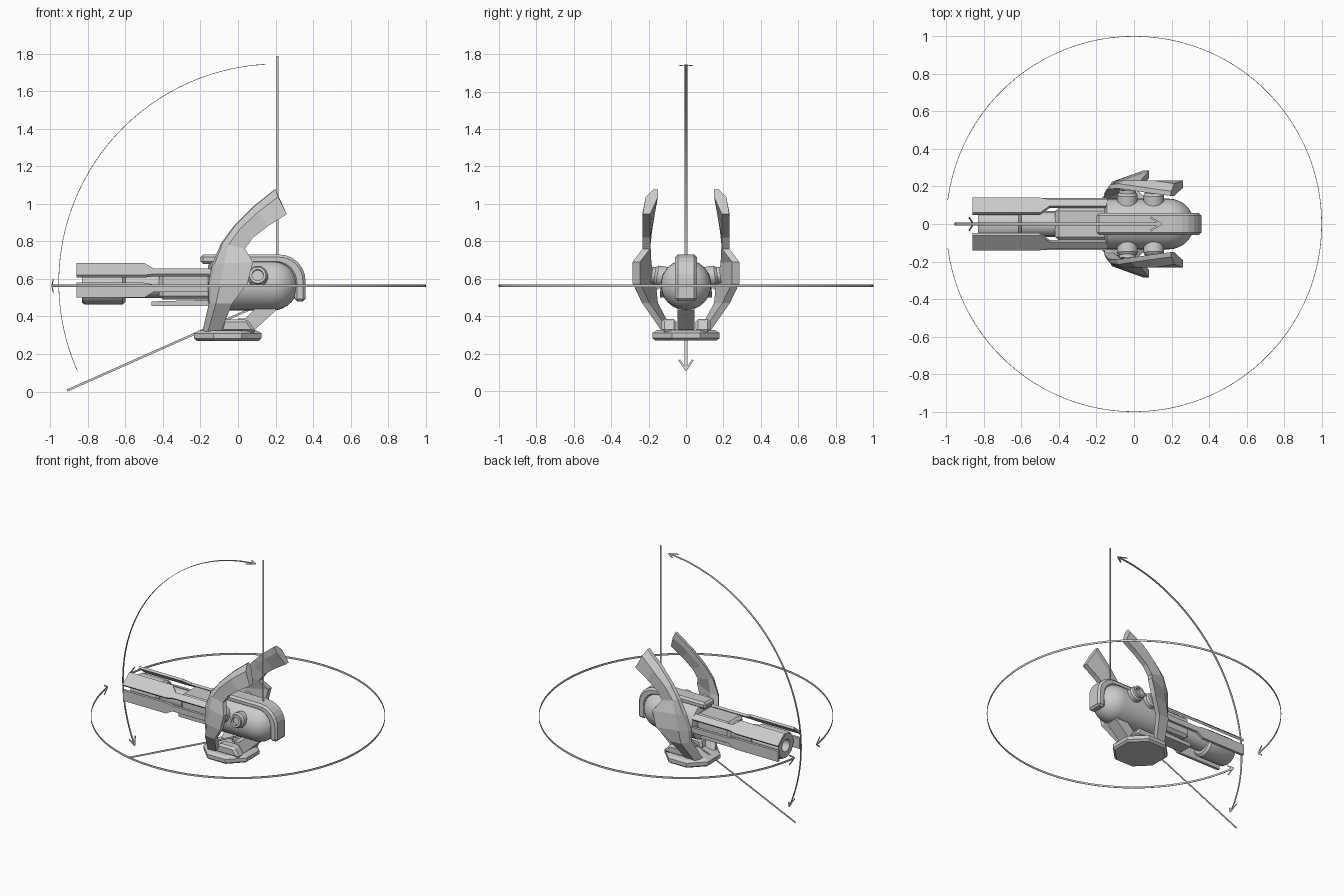
import bpy, bmesh, math
from mathutils import Vector

if "Cube" in bpy.data.objects:
    bpy.data.objects.remove(bpy.data.objects["Cube"])

GREY = bpy.data.materials.new("light_grey")
GREY.diffuse_color = (0.6, 0.6, 0.6, 1)
GREY.use_nodes = True
GREY.node_tree.nodes["Principled BSDF"].inputs["Base Color"].default_value = GREY.diffuse_color
CZ = 0.567  # height of the gun axis


def finish(name, bm, smooth=False, bevel=0):
    bmesh.ops.recalc_face_normals(bm, faces=bm.faces)
    me = bpy.data.meshes.new(name)
    bm.to_mesh(me)
    bm.free()
    ob = bpy.data.objects.new(name, me)
    bpy.context.collection.objects.link(ob)
    me.materials.append(GREY)
    if bevel:
        m = ob.modifiers.new("bevel", 'BEVEL')
        m.width = bevel
        m.segments = 1
    if smooth:
        bpy.ops.object.select_all(action='DESELECT')
        ob.select_set(True)
        bpy.context.view_layer.objects.active = ob
        bpy.ops.object.shade_smooth_by_angle(angle=math.radians(35))
    return ob


def loft(name, rings, smooth=False, bevel=0):
    """Skin a list of equal-length rings and cap both ends."""
    bm = bmesh.new()
    vs = [[bm.verts.new(p) for p in r] for r in rings]
    n = len(rings[0])
    for a, b in zip(vs, vs[1:]):
        for i in range(n):
            bm.faces.new((a[i], a[(i + 1) % n], b[(i + 1) % n], b[i]))
    bm.faces.new(vs[0])
    bm.faces.new(vs[-1])
    return finish(name, bm, smooth, bevel)


def slab(name, pts, y0, y1, bevel=0):
    """Extrude an x-z outline between two y values."""
    return loft(name, [[(x, y, z) for x, z in pts] for y in (y0, y1)], bevel=bevel)


def lathe(name, origin, axis, profile, n, phase=0, smooth=True):
    """Spin (distance along axis, radius) pairs about an axis."""
    d = Vector(axis).normalized()
    u = d.orthogonal().normalized()
    v = d.cross(u)
    o = Vector(origin)
    rings = []
    for t, r in profile:
        ring = []
        for i in range(n):
            a = 2 * math.pi * (i + phase) / n
            ring.append(o + d * t + (u * math.cos(a) + v * math.sin(a)) * r)
        rings.append(ring)
    return loft(name, rings, smooth)


def ribbon(name, pts, side, width, thick=0.003):
    """Thin strip along a path; side is its width direction."""
    pts = [Vector(p) for p in pts]
    rings = []
    for i, p in enumerate(pts):
        t = (pts[min(i + 1, len(pts) - 1)] - pts[max(i - 1, 0)]).normalized()
        s = Vector(side)
        s = (s - t * s.dot(t)).normalized()
        k = t.cross(s) * thick / 2
        s = s * width / 2
        rings.append([p + s + k, p - s + k, p - s - k, p + s - k])
    return loft(name, rings)


def arrow_arc(name, point, a0, a1, n, side):
    """Ribbon arc with an open arrowhead at each end."""
    ang = [math.radians(a0 + (a1 - a0) * i / n) for i in range(n + 1)]
    ribbon(name, [point(a) for a in ang], side, 0.014)
    back = 0.05 if a1 > a0 else -0.05
    for a, k in ((ang[0], back), (ang[-1], -back)):
        tip, tail = Vector(point(a)), Vector(point(a + k))
        for s in (-1, 1):
            end = tail + Vector(side) * 0.036 * s
            across = (end - tip).cross(Vector(side).cross(tail - tip))
            ribbon(name + "_head", [tip, end], across, 0.01)


# Body capsule with a round rear
R = 0.135
body = [(-0.16, 0.10), (-0.145, R), (0.185, R)]
body += [(0.185 + R * math.sin(math.radians(a)), R * math.cos(math.radians(a)))
         for a in (12, 24, 36, 48, 60, 70, 80, 87)]
lathe("body", (0, 0, CZ), (1, 0, 0), body, 32)

# Crest band over the top and rear of the body
arc = [math.radians(a) for a in range(90, -1, -15)]
outer = [(0.22 + 0.14 * math.cos(a), 0.59 + 0.14 * math.sin(a)) for a in arc]
inner = [(0.20 + 0.10 * math.cos(a), 0.58 + 0.10 * math.sin(a)) for a in reversed(arc)]
slab("crest", [(-0.2, 0.73)] + outer + [(0.36, 0.48), (0.30, 0.48)] + inner
     + [(-0.2, 0.68)], -0.058, 0.058, 0.014)

# Receiver block, lower plate and barrel
slab("receiver", [(-0.42, 0.49), (-0.12, 0.49), (-0.12, 0.65), (-0.42, 0.65)],
     -0.088, 0.088, 0.02)
slab("lower_plate", [(-0.46, 0.455), (-0.1, 0.455), (-0.1, 0.49), (-0.46, 0.48)],
     -0.05, 0.05)
lathe("barrel", (0, 0, CZ), (1, 0, 0), [(-0.65, 0.068), (-0.40, 0.068)], 16)
lathe("muzzle", (0, 0, 0.563), (1, 0, 0),
      [(-0.70, 0.045), (-0.83, 0.045), (-0.83, 0.09), (-0.815, 0.10),
       (-0.615, 0.10), (-0.60, 0.085), (-0.60, 0.02)], 16)

for s in (-1, 1):
    # Upper and lower barrel rails
    def up(x, t, d):
        return (x, s * (0.06 + 0.08 * t - 0.011 * d), 0.685 - 0.065 * t - 0.013 * d)
    shape = [(-0.86, 0), (-0.5, 0), (-0.45, 0.45), (-0.14, 0.45),
             (-0.14, 0.9), (-0.45, 0.9), (-0.5, 1), (-0.86, 1)]
    loft("upper_rail", [[up(x, t, d) for x, t in shape] for d in (0, 1)])
    slab("lower_rail", [(-0.86, 0.5), (-0.5, 0.5), (-0.45, 0.53), (-0.14, 0.53),
                        (-0.14, 0.57), (-0.45, 0.57), (-0.5, 0.58), (-0.86, 0.58)],
         s * 0.118, s * 0.138)

    # Swept arm: front edge x z, rear edge x z, inner y, outer y, rear outer y
    stations = [(-0.19, 0.32, -0.09, 0.32, 0.07, 0.13, 0.13),
                (-0.155, 0.47, -0.03, 0.47, 0.15, 0.225, 0.235),
                (-0.16, 0.56, 0.05, 0.575, 0.16, 0.23, 0.285),
                (-0.138, 0.68, 0.08, 0.69, 0.185, 0.232, 0.285),
                (-0.09, 0.79, 0.037, 0.76, 0.19, 0.232, 0.232),
                (-0.02, 0.885, 0.08, 0.82, 0.18, 0.232, 0.232),
                (0.08, 0.985, 0.165, 0.885, 0.165, 0.232, 0.232),
                (0.195, 1.077, 0.26, 0.945, 0.15, 0.215, 0.232)]
    rings = []
    for xa, za, xb, zb, yi, yo, yr in stations:
        xm, zm = xa + (xb - xa) * 0.3, za + (zb - za) * 0.3
        rings.append([(xa, s * yi, za), (xa + (xm - xa) * 0.2, s * (yi + 0.025), za),
                      (xm, s * yo, zm), (xb, s * yr, zb),
                      (xb, s * (yr - 0.04), zb), (xm, s * yi, zm)])
    loft("arm", rings)

    # Hollow knobs on the body sides
    for x in (-0.035, 0.105):
        lathe("side_knob", (x, s * 0.08, 0.605), (0, s, 0.15),
              [(0, 0.055), (0.075, 0.055), (0.088, 0.045), (0.105, 0.045),
               (0.105, 0.03), (0.08, 0.03)], 20)

    # Blocks on the base
    slab("base_block", [(-0.10, 0.315), (0.10, 0.315), (0.05, 0.385), (-0.08, 0.385)],
         s * 0.05, s * 0.13, 0.015)

# Octagonal base and rear support
k = 1 / math.cos(math.pi / 8)
lathe("base", (-0.055, 0, 0), (0, 0, 1),
      [(0.27, 0.165 * k), (0.283, 0.18 * k), (0.31, 0.18 * k), (0.325, 0.155 * k)],
      8, 0.5, False)
slab("rear_support", [(0.0, 0.315), (0.09, 0.33), (0.2, 0.43), (0.2, 0.48),
                      (0.13, 0.48), (0.04, 0.39), (0.0, 0.39)], -0.045, 0.045)

# Turning circle and tilt arc with arrowheads
arrow_arc("turn_circle", lambda a: (math.cos(a), math.sin(a), 0.563),
          -172.5, 172.5, 96, (0, 0, 1))
arrow_arc("tilt_arc", lambda a: (0.21 + 1.165 * math.cos(a), 0, 0.58 + 1.165 * math.sin(a)),
          93.2, 203.7, 48, (0, 1, 0))

# Straight tilt limit lines
ribbon("upper_limit_line", [(0.21, 0, 0.6), (0.21, 0, 1.787)], (1, 0, 0), 0.012, 0.002)
ribbon("lower_limit_line", [(-0.91, 0, 0.0055), (0.18, 0, 0.49)], (0, 0, 1), 0.012, 0.002)
